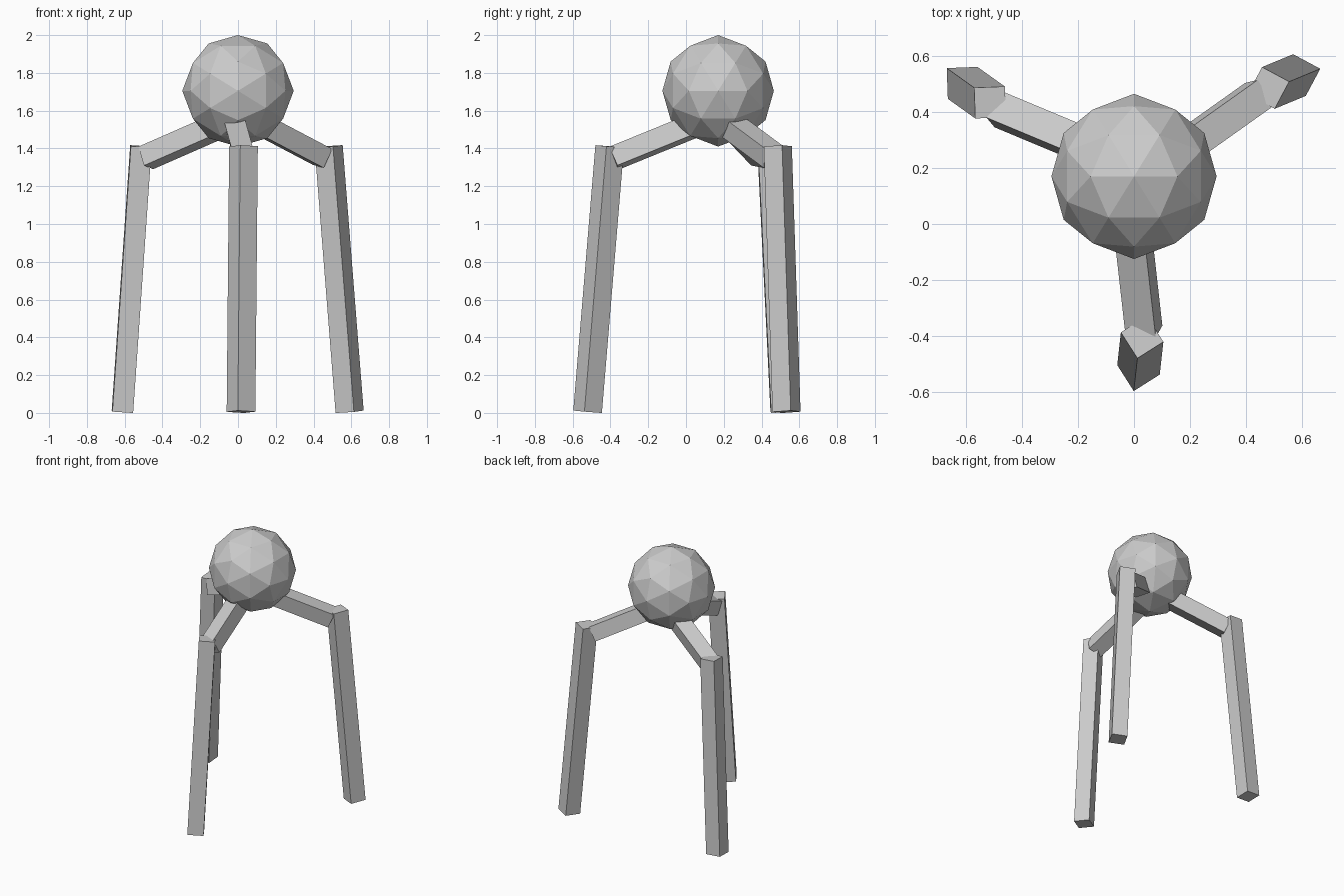
import bpy
from math import radians, cos, sin
from mathutils import Vector, Matrix

if "Cube" in bpy.data.objects:
    bpy.data.objects.remove(bpy.data.objects["Cube"])

WIDTH = 0.11


def bar(name, start, end, side):
    """Square bar from start to end, with one face pair facing 'side'."""
    start, end = Vector(start), Vector(end)
    axis = (end - start).normalized()
    x = (side - side.dot(axis) * axis).normalized()
    y = axis.cross(x)
    rot = Matrix((x, y, axis)).transposed().to_4x4()
    bpy.ops.mesh.primitive_cube_add(size=1)
    ob = bpy.context.object
    ob.name = name
    size = Matrix.Diagonal((WIDTH, WIDTH, (end - start).length, 1))
    ob.data.transform(Matrix.Translation((start + end) / 2) @ rot @ size)


def lower_leg(name, foot, knee, angle):
    a = radians(angle)
    bar(name, (*foot, 0.006), (*knee, 1.411), Vector((cos(a), sin(a), 0)))


def upper_leg(name, hip, knee, roll):
    axis = (Vector(knee) - Vector(hip)).normalized()
    side = axis.cross(Vector((0, 0, 1))).normalized()
    up = side.cross(axis)
    r = radians(roll)
    bar(name, hip, knee, side * cos(r) + up * sin(r))


# Round faceted body, turned so an edge lies across the top
bpy.ops.mesh.primitive_ico_sphere_add(subdivisions=2, radius=0.295)
body = bpy.context.object
body.name = "body"
body.data.transform(Matrix.Translation((0, 0.17, 1.705))
                    @ Matrix.Rotation(radians(-31.72), 4, 'Y'))

# Long, nearly upright lower legs
lower_leg("front_lower_leg", (0.016, -0.521), (0.029, -0.404), 32.5)
lower_leg("right_lower_leg", (0.591, 0.532), (0.480, 0.486), -28)
lower_leg("left_lower_leg", (-0.612, 0.504), (-0.514, 0.434), 2)

# Short sloping upper legs, running into the body
upper_leg("front_upper_leg", (-0.012, 0.04, 1.52), (0.036, -0.385, 1.347), -15)
upper_leg("right_upper_leg", (0.106, 0.22, 1.535), (0.448, 0.463, 1.355), -9)
upper_leg("left_upper_leg", (-0.10, 0.249, 1.52), (-0.488, 0.411, 1.35), -11)
